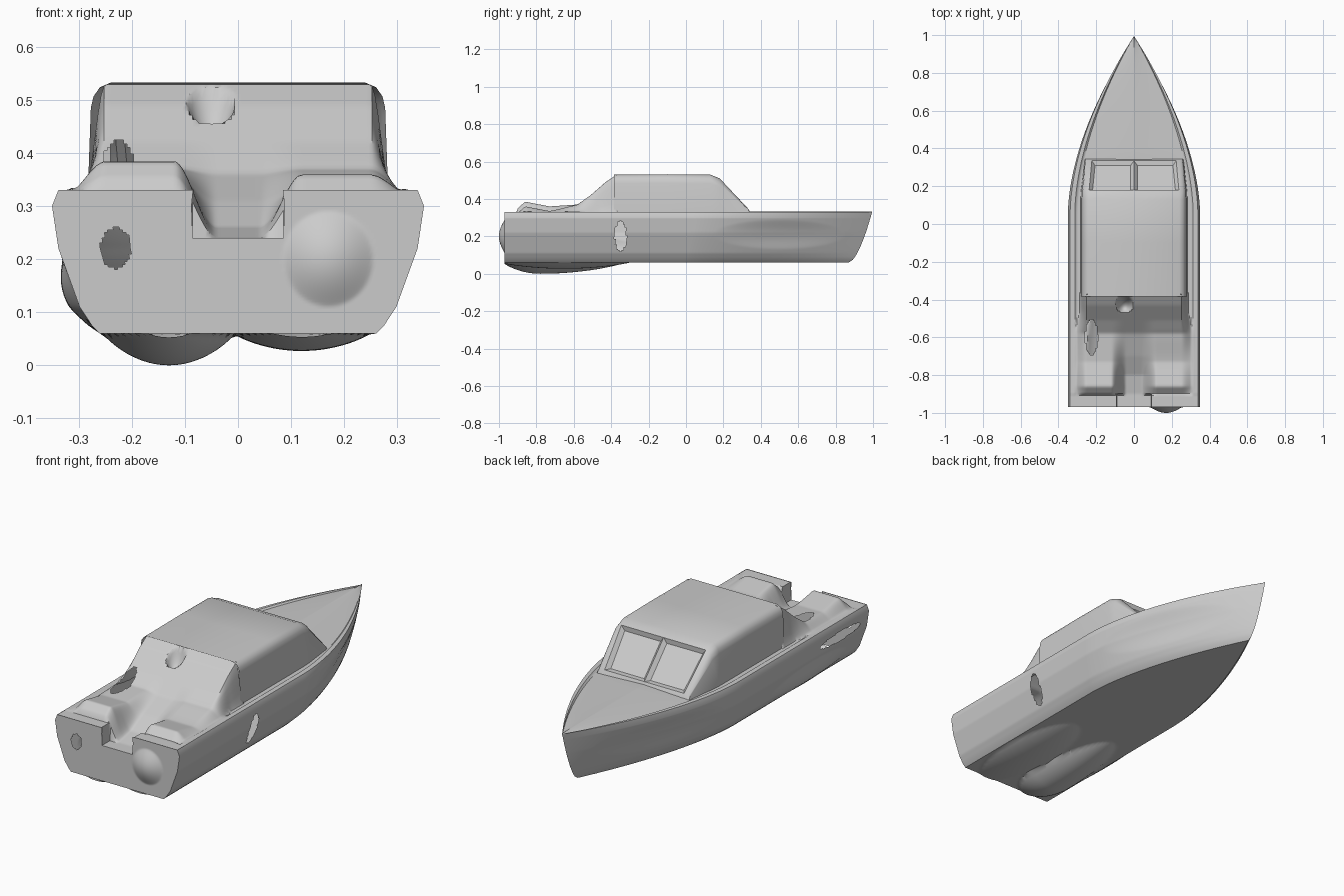
import bpy, bmesh, math

if "Cube" in bpy.data.objects:
    bpy.data.objects.remove(bpy.data.objects["Cube"])


def lerp_table(t, pts):
    """Piecewise linear lookup in (key, value) pairs."""
    if t <= pts[0][0]:
        return pts[0][1]
    for (a, va), (b, vb) in zip(pts, pts[1:]):
        if t <= b:
            return va + (vb - va) * (t - a) / (b - a)
    return pts[-1][1]


def smooth(x, a, b):
    k = min(1, max(0, (x - a) / (b - a)))
    return k * k * (3 - 2 * k)


def dome(a, ca, ra, b, cb, rb, power=0.9):
    """Soft elliptical bump of height 1."""
    return max(0, 1 - ((a - ca) / ra) ** 2 - ((b - cb) / rb) ** 2) ** power


def inside(a, ca, ra, b, cb, rb):
    return ((a - ca) / ra) ** 2 + ((b - cb) / rb) ** 2 < 1


def grid(name, us, vs, fn, hole=None, inset=None):
    """Surface fn(u, v); faces whose centre passes hole() are left open."""
    bm = bmesh.new()
    rows = [[bm.verts.new(fn(u, v)) for v in vs] for u in us]
    panes = []
    for i in range(len(us) - 1):
        for j in range(len(vs) - 1):
            q = [rows[i][j], rows[i][j + 1], rows[i + 1][j + 1], rows[i + 1][j]]
            c = sum((p.co for p in q[1:]), q[0].co.copy()) / 4
            if hole and hole(*c):
                continue
            f = bm.faces.new(q)
            if inset and inset(i, j):
                panes.append(f)
    bmesh.ops.recalc_face_normals(bm, faces=bm.faces)
    if panes:
        bmesh.ops.inset_individual(bm, faces=panes, thickness=0.025, depth=-0.018)
    bmesh.ops.remove_doubles(bm, verts=bm.verts, dist=1e-5)
    me = bpy.data.meshes.new(name)
    bm.to_mesh(me)
    bm.free()
    ob = bpy.data.objects.new(name, me)
    bpy.context.collection.objects.link(ob)
    bpy.context.view_layer.objects.active = ob
    ob.select_set(True)
    bpy.ops.object.shade_smooth_by_angle(angle=math.radians(35))
    ob.select_set(False)
    return ob


def span(a, b, n):
    return [a + (b - a) * i / n for i in range(n + 1)]


STERN = -0.97
# hull half section: half width against height
SIDE = [(0.06, 0.26), (0.075, 0.275), (0.11, 0.298), (0.22, 0.338), (0.30, 0.35), (0.33, 0.338)]


def taper(t, z):
    s = max(0, (t - 0.52) / 0.48)
    k = (z - 0.06) / 0.27
    return max(0, 1 - s ** (1.65 + 0.15 * k))


def station_y(t, z):
    k = max(0, min(1, (z - 0.06) / 0.27))
    return STERN + t * (1.84 + 0.125 * k ** 0.6)


# hull sides
def side_fn(sign):
    def fn(t, z):
        y = station_y(t, z)
        w = lerp_table(z, SIDE) * taper(t, z)
        w -= 0.012 * dome(y, 0.5, 0.35, z, 0.21, 0.08, 1.5)
        if sign < 0:
            w += 0.022 * dome(y, -0.55, 0.3, z, 0.13, 0.07, 1.2)
        return (sign * w, y, z)
    return fn


heights = [0.06, 0.075] + span(0.09, 0.30, 35) + [0.33]
ts = span(0, 1, 200)
grid("hull_side_right", ts, heights, side_fn(1),
     lambda x, y, z: inside(y, -0.35, 0.03, z, 0.2, 0.08))
grid("hull_side_left", ts, heights, side_fn(-1),
     lambda x, y, z: inside(y, -0.75, 0.16, z, 0.255, 0.025))


# flat bottom with the two swollen areas aft
def bottom_fn(t, v):
    x, y = v * 0.26 * taper(t, 0.06), station_y(t, 0.06)
    z = 0.06 - 0.06 * dome(x, -0.13, 0.125, y, -0.78, 0.46 if y > -0.78 else 0.2)
    z -= 0.033 * dome(x, 0.12, 0.13, y, -0.65, 0.35)
    return (x, y, z)


grid("hull_bottom", ts, span(-1, 1, 40), bottom_fn)


# transom with a motor notch, a small opening and a bulge
def transom_fn(v, z):
    x = v * lerp_table(z, SIDE)
    return (x, STERN - 0.03 * dome(x, 0.17, 0.085, z, 0.2, 0.09, 1.2), z)


grid("transom", span(-1, 1, 120), span(0.06, 0.33, 54), transom_fn,
     lambda x, y, z: (abs(x) < 0.086 and z > 0.24) or inside(x, -0.23, 0.028, z, 0.22, 0.038))

# gunwale, side decks, foredeck and aft cockpit cover
BULGE = [(-0.9, 0.35), (-0.86, 0.385), (-0.73, 0.36), (-0.58, 0.37),
         (-0.51, 0.42), (-0.43, 0.49), (-0.37, 0.53)]
CENTRE = [(-0.9, 0.24), (-0.8, 0.26), (-0.7, 0.31), (-0.58, 0.36),
          (-0.51, 0.42), (-0.43, 0.49), (-0.37, 0.53)]


def deck_z(x, y, v):
    a = abs(x)
    rim = 0.33 - 0.008 * smooth(1 - abs(v), 0.08, 0.1)
    if y > -0.37:
        return rim + 0.012 * smooth(y, 0.1, 0.4) * (1 - abs(v))
    if y < -0.9:
        return 0.24 if a < 0.088 else 0.328
    high = lerp_table(y, BULGE)
    if x > 0:
        high -= 0.025 * (1 - smooth(y, -0.75, -0.55))
    k = smooth(a, 0.04, 0.12)
    h = high * k + lerp_table(y, CENTRE) * (1 - k)
    h -= 0.06 * dome(x, -0.05, 0.045, y, -0.425, 0.045)
    near = smooth(y, -0.6, -0.45)
    e = smooth(a, 0.25, 0.325 - 0.035 * near)
    return h * (1 - e) + rim * e


def deck_fn(t, v):
    y = station_y(t, 0.33)
    x = v * 0.338 * taper(t, 0.33)
    return (x, y, deck_z(x, y, v))


grid("deck_and_cockpit", span(0, 1, 220), span(-1, 1, 110), deck_fn,
     lambda x, y, z: (abs(x) < 0.24 and -0.37 < y < 0.3) or inside(x, -0.225, 0.032, y, -0.6, 0.095))

# cabin: stations (y, roof height, width scale), section (half width, height share)
STATIONS = [(-0.385, 0.53, 1), (-0.1, 0.532, 1), (0.13, 0.53, 1),
            (0.18, 0.51, 0.99), (0.335, 0.345, 0.93), (0.345, 0.325, 0.93)]
HALF = [(0.283, 0), (0.277, 0.78), (0.272, 0.88), (0.26, 0.96), (0.24, 1)]
SECTION = [(-x, f) for x, f in HALF] + [(0, 1)] + HALF[::-1]


def cabin_fn(s, p):
    y, h, w = s
    return (p[0] * w, y, 0.315 + p[1] * (h - 0.315))


grid("cabin", STATIONS, SECTION, cabin_fn,
     inset=lambda i, j: i == 3 and j in (4, 5))
